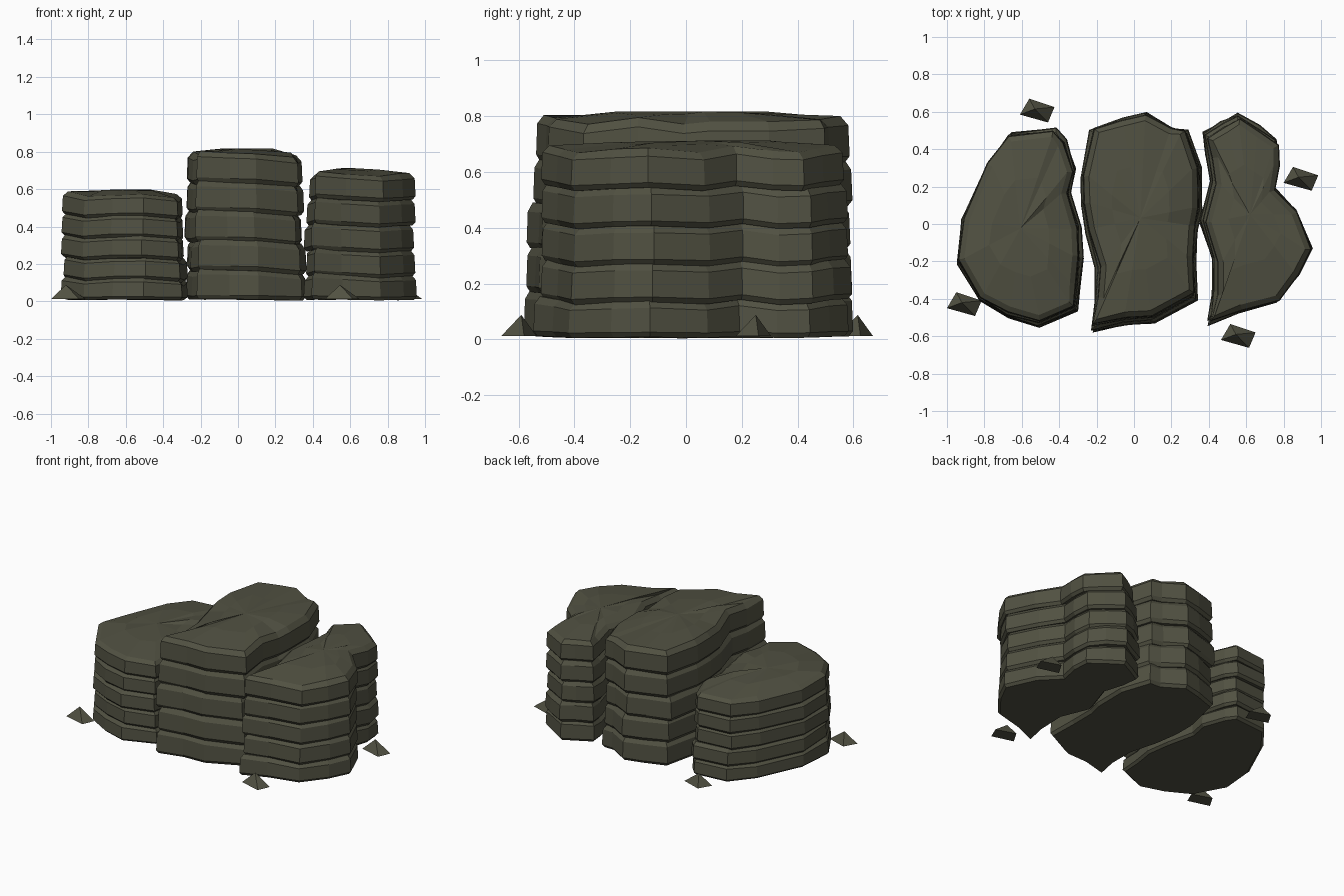
import bpy, bmesh, math, random
from mathutils import Vector

if "Cube" in bpy.data.objects:
    bpy.data.objects.remove(bpy.data.objects["Cube"])

random.seed(11)
stone = bpy.data.materials.new("olive stone")
stone.diffuse_color = (0.082, 0.082, 0.054, 1)
stone.use_nodes = True
stone.node_tree.nodes["Principled BSDF"].inputs["Base Color"].default_value = stone.diffuse_color


def finish(name, bm):
    bmesh.ops.recalc_face_normals(bm, faces=bm.faces)
    me = bpy.data.meshes.new(name)
    bm.to_mesh(me)
    bm.free()
    me.materials.append(stone)
    ob = bpy.data.objects.new(name, me)
    bpy.context.collection.objects.link(ob)


def inset(pts, d):
    # move a clockwise outline inward along its corner normals
    out = []
    for i, p in enumerate(pts):
        t = (pts[(i + 1) % len(pts)] - pts[i - 1]).normalized()
        out.append(p + Vector((t.y, -t.x)) * d)
    return out


def slab(name, outline, centre, z0, z1, w0, w1, top):
    # one rock layer: small undercut, wall, chamfer and gently domed top
    def wave(p):
        return (0.010 * math.cos(2 * math.pi * (p.y + 0.55) / 0.37)
                - 0.02 * (p.x - centre.x) - 0.005)

    bm = bmesh.new()
    h = z1 - z0
    specs = [(0.016, z0, w0), (0.0, z0 + 0.13 * h, w0),
             (0.005, z1 - 0.20 * h, w1), (0.034 if top else 0.028, z1, w1)]
    rings = [[bm.verts.new((p.x, p.y, z + w * wave(p))) for p in inset(outline, d)]
             for d, z, w in specs]
    if top:
        rings.append([bm.verts.new((*centre.lerp(p, 0.55),
                                    z1 + 0.014 + random.uniform(-.009, .009)))
                      for p in inset(outline, 0.03)])
    n = len(outline)
    for a, b in zip(rings, rings[1:]):
        for i in range(n):
            j = (i + 1) % n
            bm.faces.new((a[i], a[j], b[j], b[i]))
    bm.faces.new(rings[0][::-1])
    c = bm.verts.new((*centre, z1 + (0.022 if top else 0)))
    for i in range(n):
        bm.faces.new((rings[-1][i], rings[-1][(i + 1) % n], c))
    finish(name, bm)


def stack(name, corners, centre, height):
    # five equal layers, narrowing upward, each shifted and roughened a little
    mid = Vector(centre)
    step = (height - 0.01) / 5
    for k in range(5):
        s = Vector((random.uniform(-.012, .012), random.uniform(-.014, .014)))
        j = 0.007
        outline = [mid + (Vector(p) - mid) * (1 - 0.01 * k) + s
                   + Vector((random.uniform(-j, j), random.uniform(-j, j)))
                   for p in corners]
        z = 0.01 + k * step
        slab(f"{name}_layer_{k + 1}", outline, mid + s,
             z - (0.006 if k else 0), z + step,
             1 if k else 0.3, 1.2 if k == 4 else 1, k == 4)


# corners run clockwise from the back left
stack("left_stack",
      [(-.66, .49), (-.42, .51), (-.36, .45), (-.31, .29), (-.33, .17),
       (-.28, -.02), (-.27, -.18), (-.29, -.33), (-.30, -.47), (-.50, -.55),
       (-.67, -.50), (-.82, -.41), (-.94, -.21), (-.92, .02), (-.78, .33)],
      (-.6, -.03), .575)
stack("middle_stack",
      [(-.23, .51), (-.07, .57), (.06, .60), (.20, .52), (.28, .50), (.35, .30),
       (.355, .07), (.33, -.02), (.32, -.2), (.33, -.40), (.1, -.53), (-.05, -.54),
       (-.23, -.58), (-.21, -.42), (-.20, -.25), (-.26, -.05), (-.28, .10), (-.29, .25)],
      (.03, .02), .795)
stack("right_stack",
      [(.37, .49), (.47, .55), (.56, .59), (.67, .52), (.77, .45), (.78, .33),
       (.75, .2), (.87, .08), (.96, -.13), (.89, -.27), (.77, -.42), (.56, -.48),
       (.40, -.54), (.42, -.38), (.42, -.2), (.36, .01), (.42, .23), (.39, .37)],
      (.61, .06), .69)

# loose pebbles: skewed four-sided pyramids
for k, (x, y) in enumerate([(-.52, .605), (.89, .24), (-.91, -.43), (.555, -.60)]):
    bm = bmesh.new()
    base = [bm.verts.new((x + a, y + b, .012)) for a, b in
            [(-.09, -.02), (-.04, .065), (.095, .02), (.06, -.062)]]
    tip = bm.verts.new((x - .01, y + .01, .088))
    bm.faces.new(base)
    for i in range(4):
        bm.faces.new((base[i], base[(i + 1) % 4], tip))
    finish(f"pebble_{k + 1}", bm)
